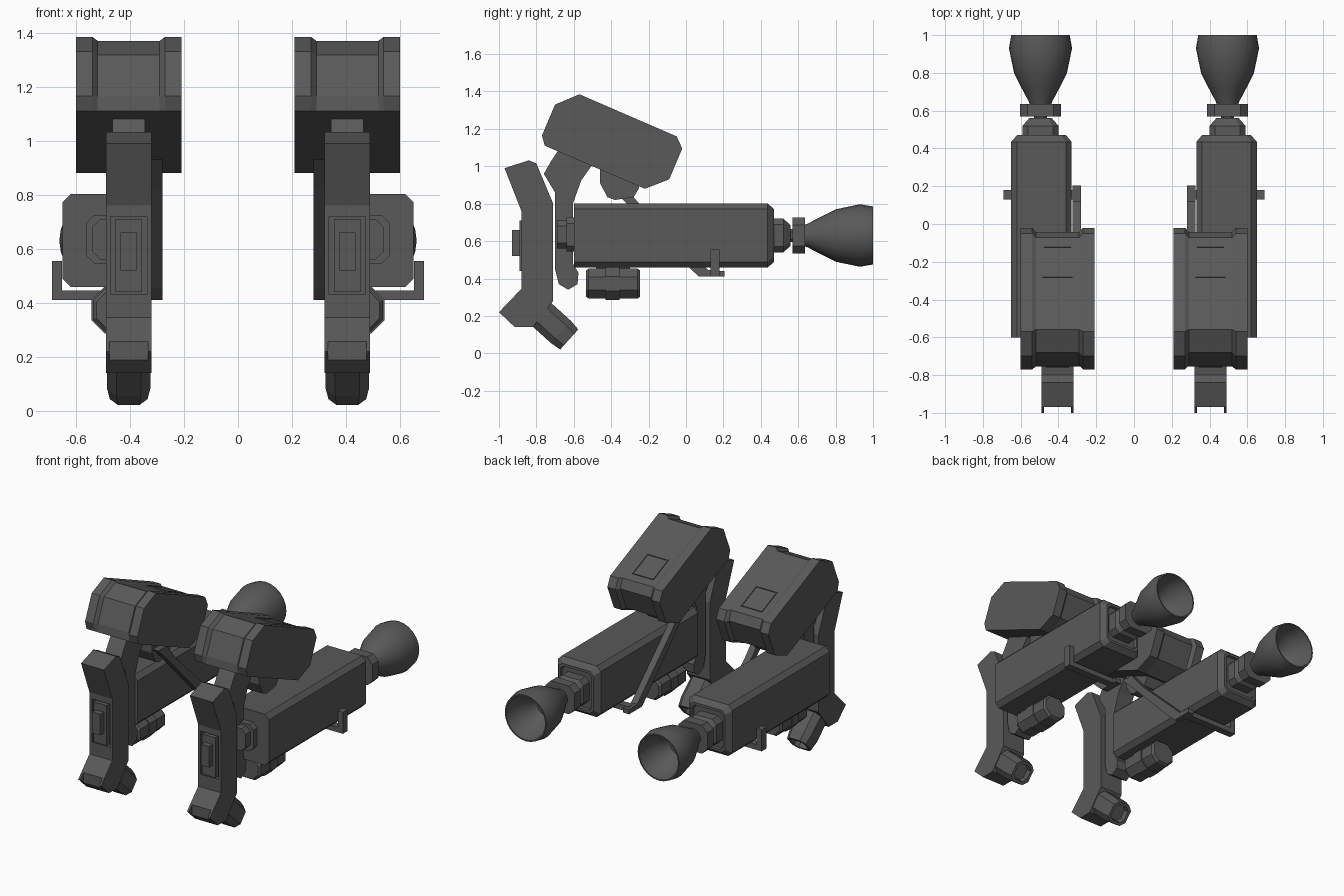
import bpy, bmesh, math
from mathutils import Vector, Matrix

if "Cube" in bpy.data.objects:
    bpy.data.objects.remove(bpy.data.objects["Cube"])

GREY = bpy.data.materials.new("dark_grey")
GREY.diffuse_color = (0.1, 0.1, 0.1, 1)
GREY.use_nodes = True
GREY.node_tree.nodes["Principled BSDF"].inputs["Base Color"].default_value = GREY.diffuse_color


def finish(name, bm, mirror=True):
    """Turn a bmesh into an object, mirrored to the other side."""
    bmesh.ops.remove_doubles(bm, verts=bm.verts, dist=1e-5)
    bmesh.ops.recalc_face_normals(bm, faces=bm.faces)
    me = bpy.data.meshes.new(name)
    bm.to_mesh(me)
    bm.free()
    ob = bpy.data.objects.new(name, me)
    me.materials.append(GREY)
    bpy.context.collection.objects.link(ob)
    if mirror:
        ob.modifiers.new("mirror", 'MIRROR')
    return ob


def skin(name, rings, matrix=None, mirror=True):
    """Bridge a list of equal-length rings of points and cap both ends."""
    bm = bmesh.new()
    vs = [[bm.verts.new(p) for p in r] for r in rings]
    n = len(vs[0])
    for a, b in zip(vs, vs[1:]):
        for i in range(n):
            bm.faces.new((a[i], a[(i + 1) % n], b[(i + 1) % n], b[i]))
    bm.faces.new(vs[0])
    bm.faces.new(vs[-1])
    if matrix:
        bm.transform(matrix)
    return finish(name, bm, mirror)


def side_profile(name, pts, x0, x1):
    """Extrude a (y, z) outline across x."""
    return skin(name, [[(x, y, z) for y, z in pts] for x in (x0, x1)])


def loft(name, cx, cz, sections, matrix=None):
    """Chamfered rectangles (y, half width, half height, chamfer) along y."""
    rings = []
    for y, w, h, c in sections:
        o = [(w, h - c), (w - c, h), (c - w, h), (-w, h - c),
             (-w, c - h), (c - w, -h), (w - c, -h), (w, c - h)]
        rings.append([(cx + x, y, cz + z) for x, z in o])
    return skin(name, rings, matrix)


def box(name, x0, x1, y0, y1, z0, z1, mirror=True):
    o = [(x0, z0), (x1, z0), (x1, z1), (x0, z1)]
    return skin(name, [[(x, y, z) for x, z in o] for y in (y0, y1)], None, mirror)


def cut(ob, cutter):
    """Subtract a hidden cutter before mirroring."""
    cutter.hide_render = True
    cutter.hide_viewport = True
    m = ob.modifiers.new("cut", 'BOOLEAN')
    m.operation, m.object, m.solver = 'DIFFERENCE', cutter, 'EXACT'
    ob.modifiers.move(len(ob.modifiers) - 1, 0)


# Long main body with a recessed rear plate
loft("main_body", 0.49, 0.63, [
    (-0.60, .16, .172, .03), (0.435, .16, .172, .03), (0.47, .13, .142, .025),
    (0.47, .115, .125, .02), (0.455, .11, .12, .02)])

# Rear coupling, neck and flange
loft("rear_coupling", 0.495, 0.63, [
    (0.44, .095, .09, .03), (0.52, .095, .09, .03), (0.56, .06, .055, .02)])
loft("nozzle_neck", 0.495, 0.63, [(0.54, .035, .035, .015), (0.66, .035, .035, .015)])
loft("nozzle_flange", 0.495, 0.63, [(0.57, .108, .095, .04), (0.635, .108, .095, .04)])

# Hollow bell nozzle
bell = [(.63, .055), (.65, .063), (.72, .10), (.80, .14), (.93, .167), (1.0, .155),
        (1.0, .146), (.88, .125), (.80, .065), (.79, .06)]
nozzle = skin("bell_nozzle", [
    [(0.495 + r * math.cos(a), y, 0.63 + r * math.sin(a))
     for a in (i * math.tau / 24 for i in range(24))] for y, r in bell])

# Front arm with a window and a block seated in it
arm = side_profile("front_arm", [
    (-.97, .99), (-.84, 1.032), (-.80, 1.015), (-.71, .80), (-.71, .28),
    (-.82, .14), (-.915, .14), (-1.0, .22), (-.88, .345), (-.88, .76)], .32, .49)
cut(arm, box("window_cutter", .338, .472, -1.0, -.77, .43, .72, False))
cut(arm, box("toe_cutter", .334, .476, -1.1, -.965, .1, .3, False))
box("window_bar", .356, .454, -.89, -.76, .44, .71)
box("window_block", .375, .435, -.93, -.76, .52, .66)

# Slanted hollow foot
axis = Vector((0, .74, -.67)).normalized()
up = Vector((0, .67, .74)).normalized()
foot_m = Matrix((Vector((1, 0, 0)), axis, up)).transposed().to_4x4()
foot_m.translation = Vector((.405, -.78, .215))
loft("foot", 0, 0, [
    (-.03, .08, .08, .035), (.15, .08, .08, .035), (.21, .07, .072, .03),
    (.21, .052, .054, .022), (.17, .048, .05, .022)], foot_m)

# Column behind the arm, rising to the head
side_profile("column", [
    (-.76, .96), (-.72, 1.03), (-.68, 1.09), (-.50, 1.01), (-.56, .925), (-.605, .80),
    (-.605, .48), (-.575, .43), (-.58, .37), (-.63, .34), (-.68, .37),
    (-.70, .45), (-.70, .86)], .345, .465)

# Hub joining column and body
loft("hub", 0.465, 0.635, [
    (-.69, .075, .075, .03), (-.64, .075, .075, .03),
    (-.64, .098, .09, .03), (-.59, .098, .09, .03)])

# Head: two side plates around a slightly smaller centre
head = [(-.77, 1.165), (-.70, 1.33), (-.57, 1.385), (-.05, 1.16),
        (-.02, 1.095), (-.09, .93), (-.22, .88), (-.755, 1.11)]
mid_y, mid_z = -.39, 1.135


def shrink(k):
    return [(mid_y + (y - mid_y) * k, mid_z + (z - mid_z) * k) for y, z in head]


core = [(y, z) for y, z in shrink(.94)]
core[6:] = head[6:]  # underside stays flush
skin("head", [[(x, y, z) for y, z in pts] for x, pts in (
    (.21, head), (.27, head), (.29, core), (.52, core), (.54, head), (.60, head))])

# Raised hatch frame on the sloping top of the head
slope = math.atan2(head[3][1] - head[2][1], head[3][0] - head[2][0])
a, b = Vector((0, *core[2])), Vector((0, *core[3]))
hatch_m = (Matrix.Translation(a.lerp(b, (-.20 - a.y) / (b.y - a.y)) + Vector((.405, 0, 0)))
           @ Matrix.Rotation(slope, 4, 'X'))
bm = bmesh.new()
for sx, sy, px, py in ((.16, .008, 0, .086), (.16, .008, 0, -.086),
                       (.008, .18, .076, 0), (.008, .18, -.076, 0)):
    bmesh.ops.create_cube(bm, size=1, matrix=hatch_m @ Matrix.Translation((px, py, 0))
                          @ Matrix.Diagonal((sx, sy, .012, 1)))
finish("hatch_frame", bm)

# Joint under the head and the diagonal strut along the body
side_profile("head_joint", [
    (-.46, 1.0), (-.46, .91), (-.42, .835), (-.38, .82), (-.28, .835),
    (-.25, .885), (-.25, .92)], .32, .48)
side_profile("strut", [
    (-.45, .93), (-.36, .93), (-.25, .80), (.12, .445), (.205, .44),
    (.205, .41), (.07, .41), (.02, .455), (-.34, .825)], .28, .325)

# Cross bar under the body with an upturned end
box("cross_bar", .30, .69, .13, .18, .41, .445)
box("cross_bar_end", .652, .69, .13, .18, .41, .555)

# Pod below the body with a centre band
loft("pod", .45, .373, [
    (-.535, .075, .07, .04), (-.52, .087, .08, .045),
    (-.26, .087, .08, .045), (-.245, .075, .07, .04)])
loft("pod_band", .45, .373, [(-.43, .092, .087, .048), (-.355, .092, .087, .048)])
box("pod_mount", .41, .49, -.48, -.30, .42, .48)

# Smooth the bell only
bpy.ops.object.select_all(action='DESELECT')
nozzle.select_set(True)
bpy.context.view_layer.objects.active = nozzle
bpy.ops.object.shade_smooth_by_angle(angle=math.radians(35))
